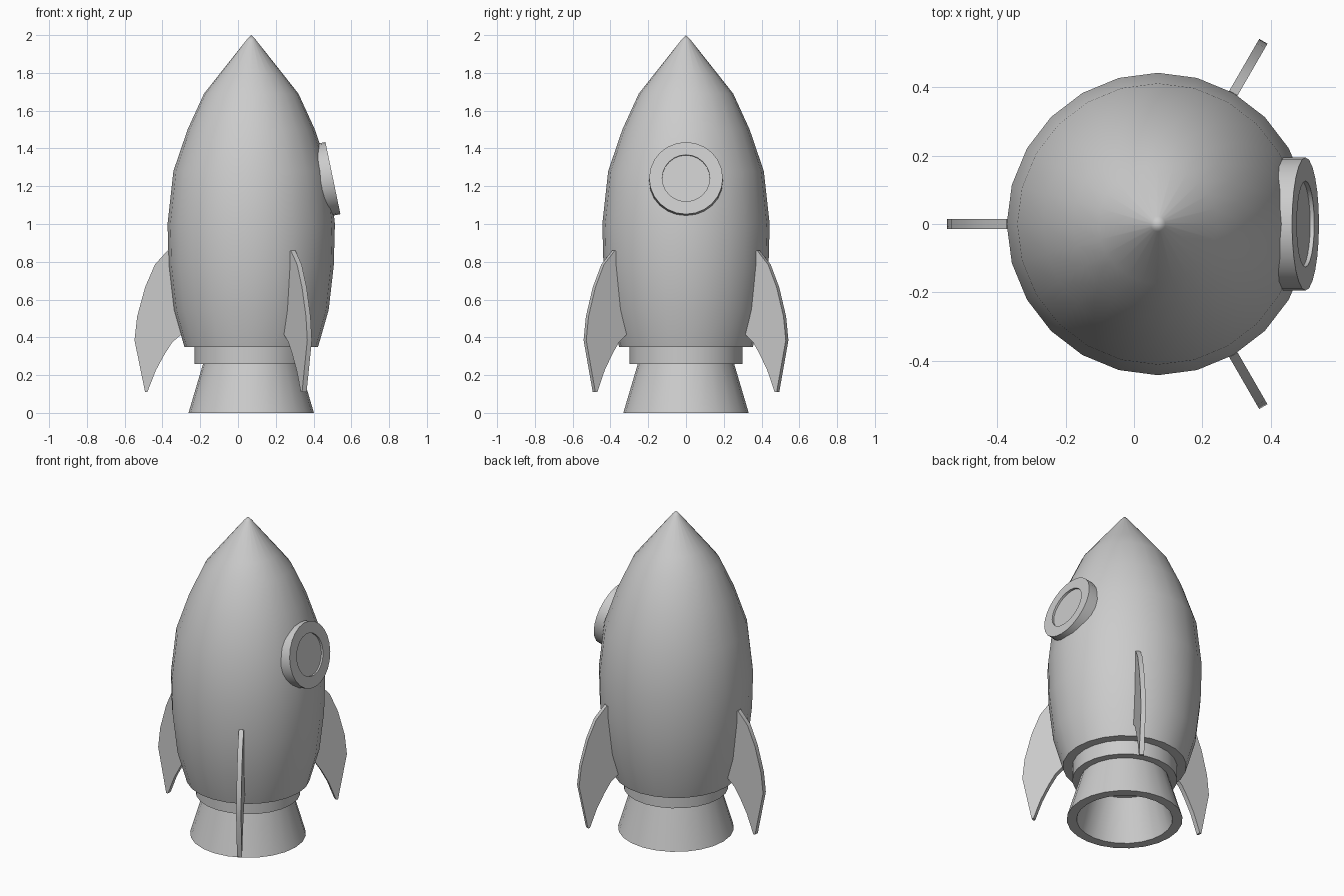
import bpy, bmesh, math
from mathutils import Matrix, Vector

if "Cube" in bpy.data.objects:
    bpy.data.objects.remove(bpy.data.objects["Cube"])

AXIS_X = 0.07          # rocket axis offset


def finish(name, bm, matrix):
    bmesh.ops.remove_doubles(bm, verts=bm.verts, dist=1e-5)
    bmesh.ops.recalc_face_normals(bm, faces=bm.faces)
    me = bpy.data.meshes.new(name)
    bm.to_mesh(me)
    bm.free()
    me.shade_smooth()
    me.set_sharp_from_angle(angle=math.radians(32))
    ob = bpy.data.objects.new(name, me)
    bpy.context.collection.objects.link(ob)
    ob.matrix_world = matrix
    return ob


def lathe(name, profile, matrix, sides=24):
    """Revolve (radius, height) points about local z."""
    bm = bmesh.new()
    verts = [bm.verts.new((r, 0, z)) for r, z in profile]
    edges = [bm.edges.new(p) for p in zip(verts, verts[1:])]
    bmesh.ops.spin(bm, geom=verts + edges, cent=(0, 0, 0), axis=(0, 0, 1),
                   angle=math.tau, steps=sides, use_duplicate=False)
    return finish(name, bm, matrix)


axis = Matrix.Translation((AXIS_X, 0, 0))

# Hull, collar and hollow nozzle
lathe("hull", [(0, .35), (.354, .35), (.41, .545), (.437, .78), (.443, 1.0),
               (.412, 1.28), (.337, 1.50), (.25, 1.69), (.175, 1.785),
               (.022, 1.978), (0, 2.0)], axis)
lathe("collar", [(0, .26), (.30, .26), (.30, .352), (0, .352)], axis)
lathe("nozzle", [(0, .27), (.20, .27), (.275, 0), (.332, 0), (.252, .27)], axis)

# Porthole, tilted to follow the hull
normal = Vector((.979, 0, .203))
port = Matrix.Translation((.5025, 0, 1.243)) @ normal.to_track_quat('Z', 'Y').to_matrix().to_4x4()
lathe("porthole_rim", [(.126, -.10), (.126, 0), (.195, 0), (.195, -.10), (.126, -.10)], port)
lathe("porthole_glass", [(0, -.012), (.128, -.012), (.128, -.08), (0, -.08)], port)

# Three swept fins
FIN = [(.30, .80), (.443, .86), (.51, .785), (.562, .665), (.604, .51),
       (.618, .385), (.562, .11), (.55, .11), (.505, .225), (.459, .31),
       (.417, .375), (.37, .415), (.30, .44)]
THICK = .028
for i, deg in enumerate((60, 180, 300)):
    bm = bmesh.new()
    face = bm.faces.new([bm.verts.new((r, -THICK / 2, z)) for r, z in FIN])
    ext = bmesh.ops.extrude_face_region(bm, geom=[face], use_keep_orig=True)
    moved = [g for g in ext["geom"] if isinstance(g, bmesh.types.BMVert)]
    bmesh.ops.translate(bm, verts=moved, vec=(0, THICK, 0))
    finish(f"fin_{i + 1}", bm, axis @ Matrix.Rotation(math.radians(deg), 4, 'Z'))
